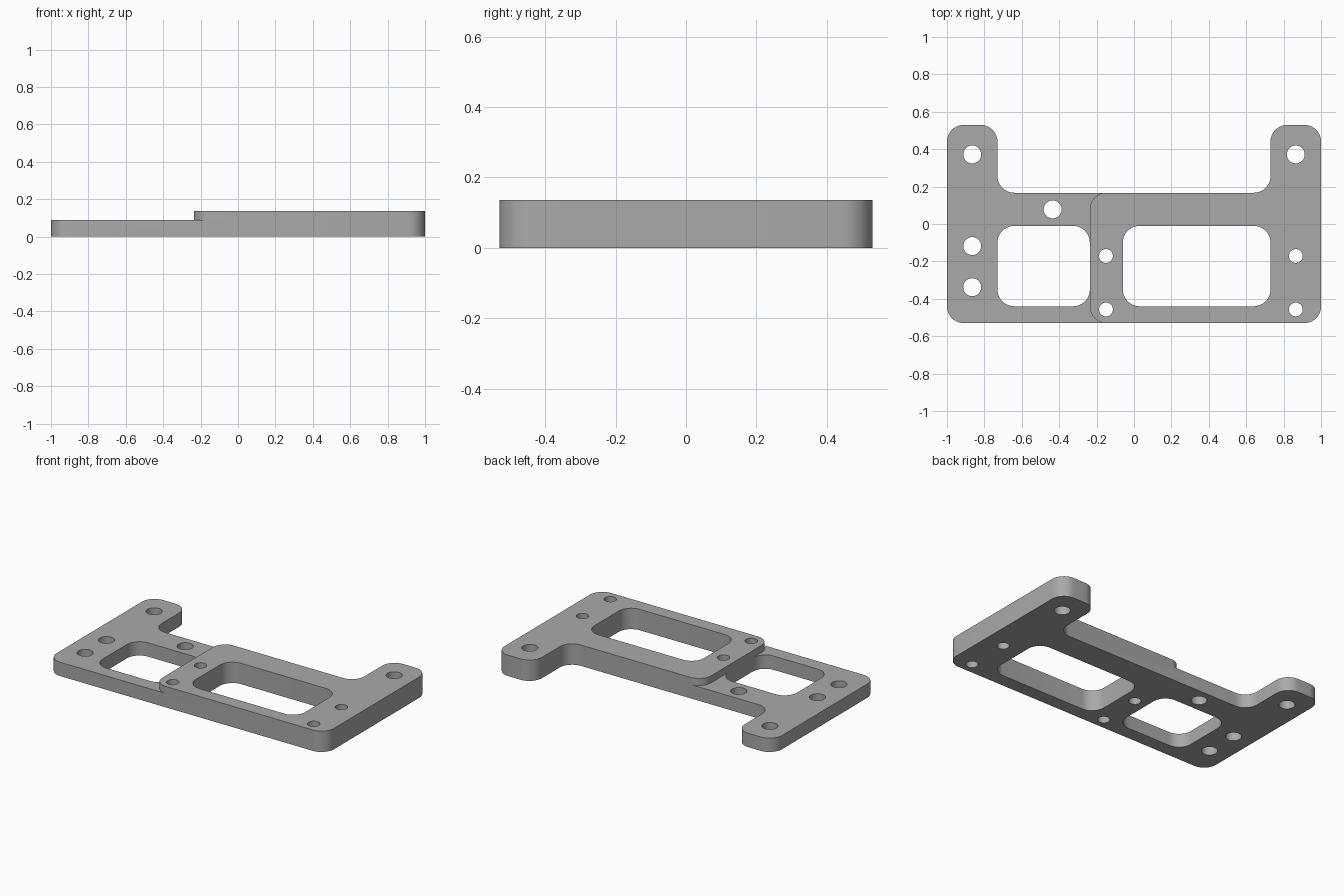
import bpy, bmesh, math
from mathutils import Vector

cube = bpy.data.objects.get("Cube")
if cube:
    bpy.data.objects.remove(cube)

HEIGHT, LOW = 0.136, 0.09
RADIUS = 0.09

grey = bpy.data.materials.new("machined grey")
grey.use_nodes = True
colour = (0.4, 0.4, 0.4, 1)
grey.diffuse_color = colour
grey.node_tree.nodes["Principled BSDF"].inputs["Base Color"].default_value = colour


def fillet(corners, r=RADIUS, steps=10):
    """Round every right-angled corner of a closed outline."""
    pts = []
    for i, c in enumerate(corners):
        p = Vector(c)
        u = (Vector(corners[i - 1]) - p).normalized()
        v = (Vector(corners[(i + 1) % len(corners)]) - p).normalized()
        for k in range(steps + 1):
            t = math.pi / 2 * k / steps
            pts.append(p + r * (u + v - v * math.cos(t) - u * math.sin(t)))
    return pts


def box(x0, x1, y0, y1):
    return [(x0, y0), (x1, y0), (x1, y1), (x0, y1)]


def circle(x, y, r, n=32):
    return [Vector((x + r * math.cos(math.tau * k / n),
                    y + r * math.sin(math.tau * k / n))) for k in range(n)]


def slab(name, loops, z0, z1):
    """Fill nested outlines and extrude them into a solid."""
    bm = bmesh.new()
    for loop in loops:
        vs = [bm.verts.new((p[0], p[1], z0)) for p in loop]
        for i, v in enumerate(vs):
            bm.edges.new((vs[i - 1], v))
    bmesh.ops.triangle_fill(bm, edges=bm.edges[:], use_beauty=True, normal=(0, 0, 1))
    top = bmesh.ops.extrude_face_region(bm, geom=bm.faces[:], use_keep_orig=True)
    moved = [g for g in top["geom"] if isinstance(g, bmesh.types.BMVert)]
    bmesh.ops.translate(bm, verts=moved, vec=(0, 0, z1 - z0))
    bmesh.ops.recalc_face_normals(bm, faces=bm.faces[:])
    mesh = bpy.data.meshes.new(name)
    bm.to_mesh(mesh)
    bm.free()
    mesh.materials.append(grey)
    obj = bpy.data.objects.new(name, mesh)
    bpy.context.collection.objects.link(obj)
    return obj


# Plate outline with two upright legs at the back
outline = fillet([(-1, -0.53), (1, -0.53), (1, 0.53), (0.73, 0.53),
                  (0.73, 0.167), (-0.73, 0.167), (-0.73, 0.53), (-1, 0.53)])

# Two windows, large and small screw holes
windows = [fillet(box(-0.73, -0.236, -0.44, -0.01)),
           fillet(box(-0.06, 0.73, -0.44, -0.01))]
large = [(-0.865, 0.372), (0.865, 0.372), (-0.435, 0.078),
         (-0.865, -0.118), (-0.865, -0.338)]
small = [(x, y) for x in (-0.15, 0.865) for y in (-0.171, -0.457)]
holes = [circle(x, y, 0.048) for x, y in large] + [circle(x, y, 0.037) for x, y in small]
plate = slab("mounting_plate", [outline] + windows + holes, 0, HEIGHT)

# Cutter lowering the left half, leaving a rounded edge on the raised half
raised = fillet(box(-0.236, 1.5, -0.531, 0.168))
step_cutter = slab("step_cutter", [box(-1.2, 0.4, -0.7, 0.7), ], LOW, 0.3)
keep = slab("raised_half_keeper", [raised], 0.05, 0.4)
for target, tool in ((step_cutter, keep), (plate, step_cutter)):
    mod = target.modifiers.new("cut", "BOOLEAN")
    mod.operation = "DIFFERENCE"
    mod.solver = "EXACT"
    mod.object = tool
    bpy.context.view_layer.update()
    mesh = bpy.data.meshes.new_from_object(
        target.evaluated_get(bpy.context.evaluated_depsgraph_get()))
    target.modifiers.clear()
    target.data = mesh
for helper in (step_cutter, keep):
    bpy.data.objects.remove(helper)

# Smooth the rounded walls, keep the rims sharp
bpy.ops.object.select_all(action="DESELECT")
plate.select_set(True)
bpy.context.view_layer.objects.active = plate
bpy.ops.object.shade_smooth_by_angle(angle=math.radians(30))
